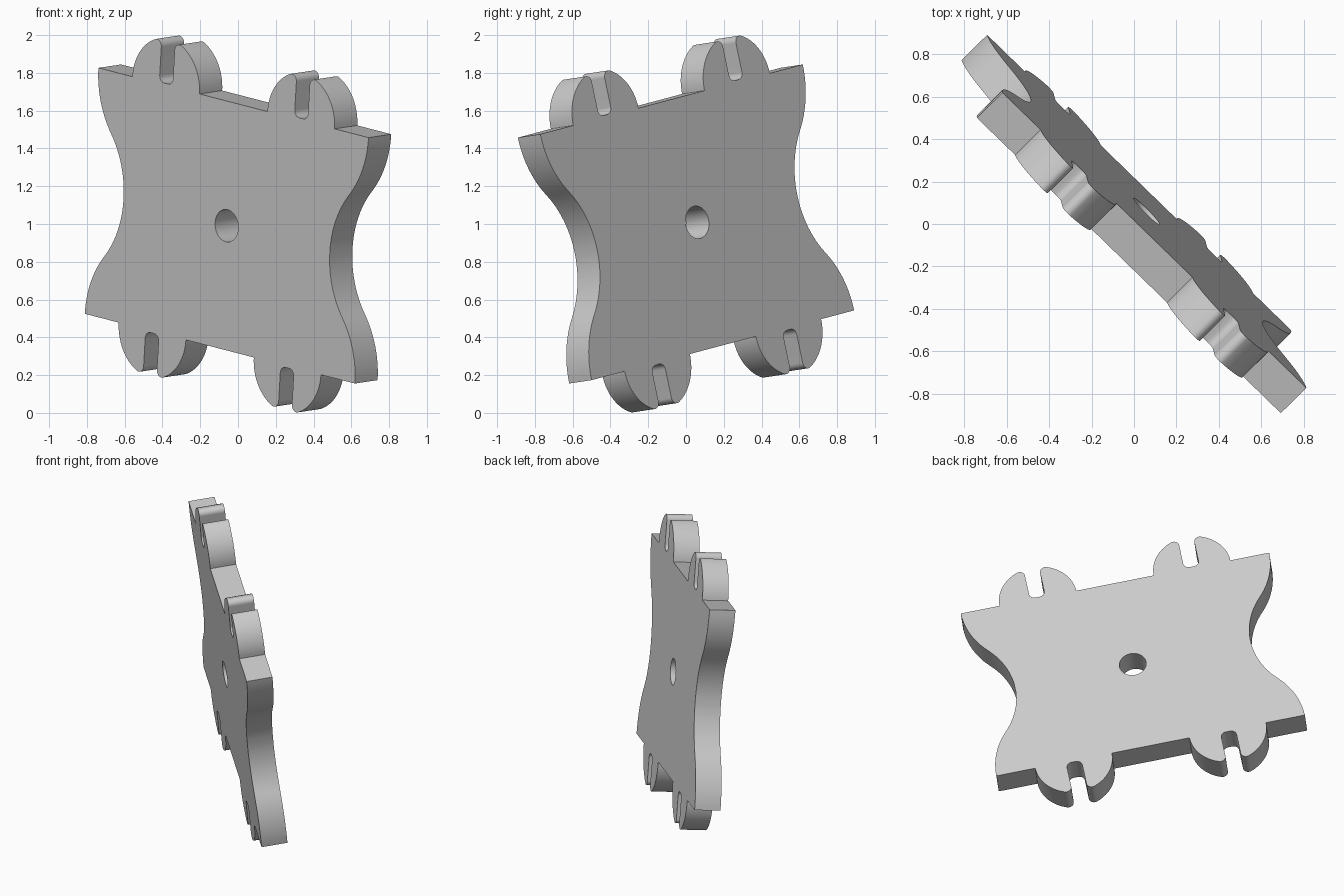
import bpy, bmesh
from math import cos, sin, asin, atan2, sqrt, pi
from mathutils import Matrix, Vector

cube = bpy.data.objects.get("Cube")
if cube:
    bpy.data.objects.remove(cube)

HALF_W, HALF_H, THICK = 1.014, 0.666, 0.17
WAIST = 0.774                      # half width at the narrow middle
LOBE_X, LOBE_R = 0.507, 0.252      # rounded ears on the long edges
SLOT, FILLET = 0.05, 0.035         # half width of the ear slot, corner rounding
HOLE_R = 0.087


def arc(cx, cy, r, a0, a1, n):
    steps = [a0 + (a1 - a0) * i / n for i in range(n + 1)]
    return [(cx + r * cos(a), cy + r * sin(a)) for a in steps]


def side_edge():
    """S-shaped upper half of the short edge: concave waist, convex corner."""
    dx = (HALF_W - WAIST) / 2
    dy = HALF_H / 2
    r = (dx * dx + dy * dy) / (2 * dx)
    a = asin(dy / r)
    waist = arc(WAIST + r, 0, r, pi, pi - a, 12)[1:]
    corner = arc(HALF_W - r, HALF_H, r, -a, 0, 12)[1:]
    return waist + corner


def ear():
    """Half-round ear with a slot whose mouth and floor are rounded."""
    fx = SLOT + FILLET
    fy = sqrt((LOBE_R - FILLET) ** 2 - fx ** 2)
    a = atan2(fy, fx)
    half = arc(0, 0, LOBE_R, 0, a, 16)
    half += arc(fx, fy, FILLET, a, pi, 10)[1:]
    half += arc(SLOT - FILLET, FILLET + 0.01, FILLET, 0, -pi / 2, 6)
    whole = half + [(-x, y) for x, y in reversed(half)]
    return [(x + LOBE_X, y + HALF_H) for x, y in whole]


# Outline: one quarter mirrored to all four
quarter = side_edge() + ear()
top = quarter + [(-x, y) for x, y in reversed(quarter)]
outline = top + [(-x, -y) for x, y in top]
hole = arc(0, 0, HOLE_R, 0, 2 * pi, 40)[:-1]

curve = bpy.data.curves.new("plate_profile", 'CURVE')
curve.dimensions = '2D'
curve.fill_mode = 'BOTH'
curve.extrude = THICK / 2
for loop in (outline, hole):
    spline = curve.splines.new('POLY')
    spline.points.add(len(loop) - 1)
    for point, (x, y) in zip(spline.points, loop):
        point.co = (x, y, 0, 1)
    spline.use_cyclic_u = True

plate = bpy.data.objects.new("slotted_plate", curve)
bpy.context.collection.objects.link(plate)
bpy.ops.object.select_all(action='DESELECT')
plate.select_set(True)
bpy.context.view_layer.objects.active = plate
bpy.ops.object.convert(target='MESH')
plate = bpy.context.view_layer.objects.active

# Weld the caps to the rim
bm = bmesh.new()
bm.from_mesh(plate.data)
bmesh.ops.remove_doubles(bm, verts=bm.verts, dist=0.0005)
bmesh.ops.recalc_face_normals(bm, faces=bm.faces)
bm.to_mesh(plate.data)
bm.free()
bpy.ops.object.shade_smooth_by_angle(angle=0.6)

# Stand the plate up, turned and tilted
right = Vector((0.705, -0.685, -0.182)).normalized()
up = Vector((0.053, -0.203, 0.978))
up = (up - right * up.dot(right)).normalized()
turn = Matrix((right, up, right.cross(up))).transposed()
plate.matrix_world = Matrix.Translation((0, 0, 1)) @ turn.to_4x4()

# Material
grey = bpy.data.materials.new("light_grey")
grey.use_nodes = True
colour = (0.6, 0.6, 0.6, 1)
grey.diffuse_color = colour
grey.node_tree.nodes["Principled BSDF"].inputs["Base Color"].default_value = colour
plate.data.materials.clear()
plate.data.materials.append(grey)
